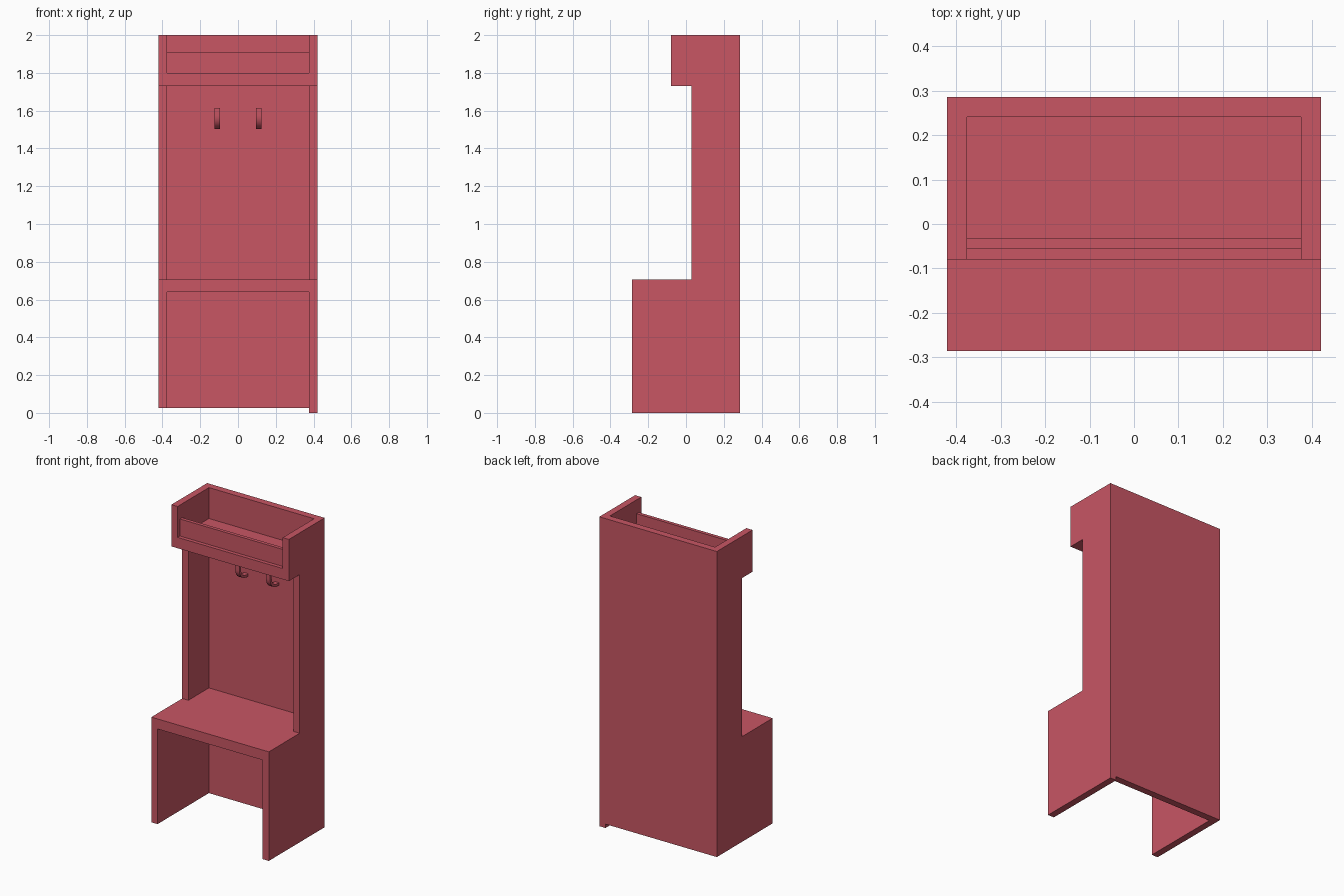
import bpy, bmesh, math
from mathutils import Vector

cube = bpy.data.objects.get("Cube")
if cube:
    bpy.data.objects.remove(cube, do_unlink=True)

# Single painted finish
red = bpy.data.materials.new("rose_red")
red.use_nodes = True
colour = (0.58, 0.093, 0.127, 1)
red.diffuse_color = colour
red.node_tree.nodes["Principled BSDF"].inputs["Base Color"].default_value = colour


def extrude_profile(name, profile, x0, x1):
    """Extrude a (y, z) outline along x."""
    bm = bmesh.new()
    face = bm.faces.new([bm.verts.new((x0, y, z)) for y, z in profile])
    out = bmesh.ops.extrude_face_region(bm, geom=[face])
    moved = [v for v in out["geom"] if isinstance(v, bmesh.types.BMVert)]
    bmesh.ops.translate(bm, verts=moved, vec=Vector((x1 - x0, 0, 0)))
    bmesh.ops.recalc_face_normals(bm, faces=bm.faces)
    mesh = bpy.data.meshes.new(name)
    bm.to_mesh(mesh)
    bm.free()
    mesh.materials.append(red)
    obj = bpy.data.objects.new(name, mesh)
    bpy.context.collection.objects.link(obj)
    return obj


def board(name, y0, y1, z0, z1):
    """Board spanning the gap between the side panels."""
    return extrude_profile(name, [(y0, z0), (y1, z0), (y1, z1), (y0, z1)], -INNER, INNER)


OUTER, INNER = 0.42, 0.376
BACK, WALL, FRONT = 0.285, 0.24, -0.285
POST, SHELF = 0.03, -0.08
SEAT, SHELF_Z, TOP, BASE = 0.705, 1.73, 2.0, 0.025

# Stepped side panels; the left one reaches the floor
for name, x0, x1, foot in (("right_side_panel", -OUTER, -INNER, BASE),
                           ("left_side_panel", INNER, OUTER, 0)):
    extrude_profile(name, [(BACK, foot), (BACK, TOP), (SHELF, TOP), (SHELF, SHELF_Z),
                           (POST, SHELF_Z), (POST, SEAT), (FRONT, SEAT), (FRONT, foot)], x0, x1)

# Boards
board("back_panel", WALL, BACK, BASE, TOP)
board("seat", FRONT, WALL, 0.64, SEAT)
board("shelf", SHELF, WALL, SHELF_Z, 1.8)
board("shelf_front_rail", -0.056, -0.033, 1.8, 1.91)

# Coat hooks: out from the wall, then curving up to the tip
R, T, CY, CZ = 0.07, 0.016, 0.22, 1.573
arc = [math.radians(180 + 90 * i / 10) for i in range(11)]
outer = [(CY + R * math.cos(a), CZ + R * math.sin(a)) for a in arc]
inner = [(CY + (R - T) * math.cos(a), CZ + (R - T) * math.sin(a)) for a in reversed(arc)]
hook = ([(CY - R, 1.613)] + outer + [(WALL, CZ - R), (WALL, CZ - R + T)]
        + inner + [(CY - R + T, 1.613)])
for side, x in (("right", -0.11), ("left", 0.11)):
    obj = extrude_profile(side + "_coat_hook", hook, x - 0.015, x + 0.015)
    bpy.ops.object.select_all(action="DESELECT")
    obj.select_set(True)
    bpy.context.view_layer.objects.active = obj
    bpy.ops.object.shade_smooth_by_angle(angle=math.radians(30))
